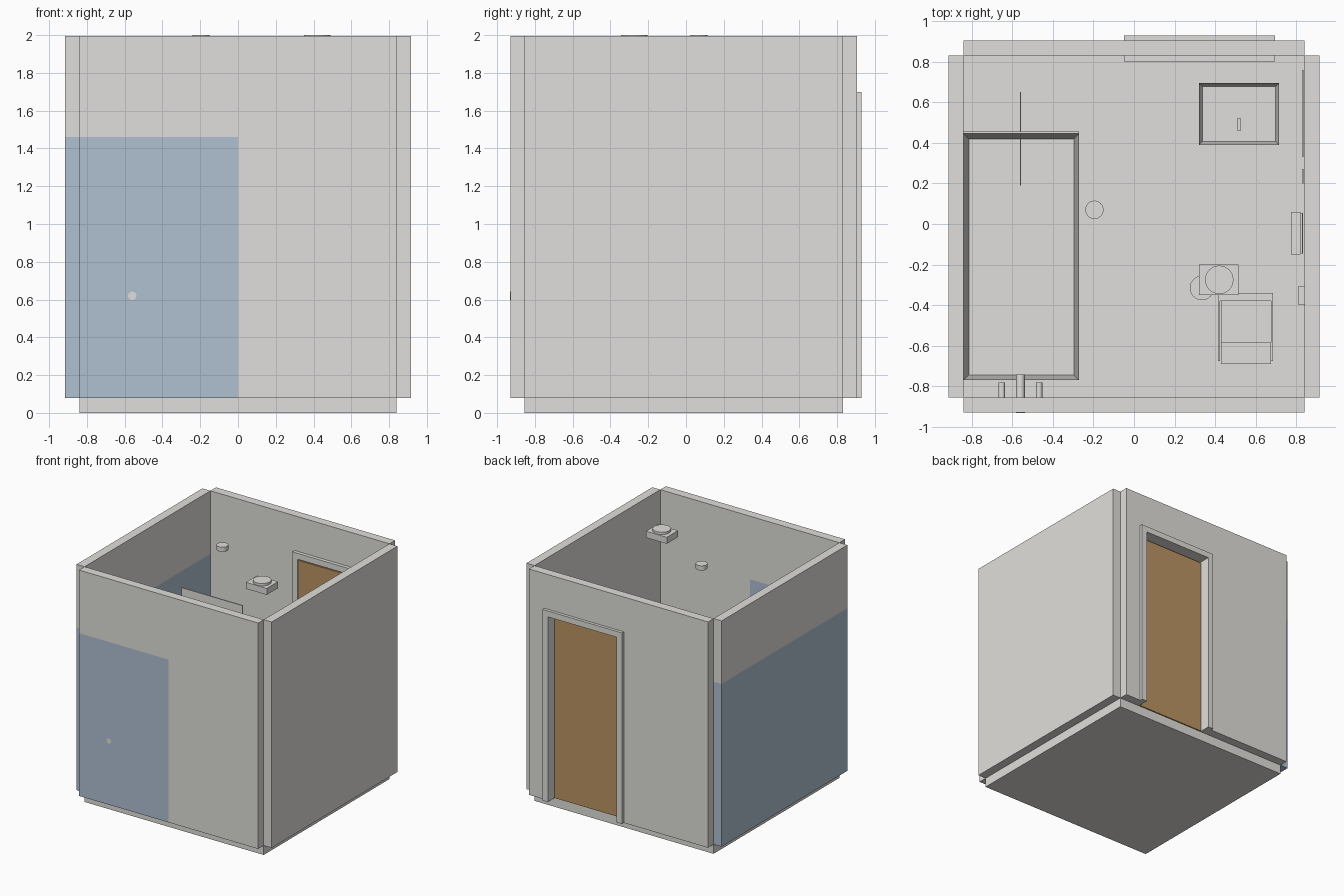
import bpy
import bmesh
from math import pi
from mathutils import Vector

if "Cube" in bpy.data.objects:
    bpy.data.objects.remove(bpy.data.objects["Cube"])


def material(name, srgb):
    m = bpy.data.materials.new(name)
    m.use_nodes = True
    col = [((c + 0.055) / 1.055) ** 2.4 for c in srgb] + [1]
    m.diffuse_color = col
    m.node_tree.nodes["Principled BSDF"].inputs["Base Color"].default_value = col
    return m


GREY = material("warm_grey", (0.88, 0.875, 0.862))
BLUE = material("tile_blue", (0.69, 0.757, 0.826))
WOOD = material("door_wood", (0.73, 0.58, 0.39))


def finish(name, bm, mats):
    mesh = bpy.data.meshes.new(name)
    bm.to_mesh(mesh)
    bm.free()
    ob = bpy.data.objects.new(name, mesh)
    bpy.context.collection.objects.link(ob)
    for m in mats:
        mesh.materials.append(m)
    return ob


def box_mesh(x, y, z):
    bm = bmesh.new()
    bmesh.ops.create_cube(bm, size=1)
    for v in bm.verts:
        v.co = [r[0] if c < 0 else r[1] for c, r in zip(v.co, (x, y, z))]
    return bm


def box(name, x, y, z, mat=GREY):
    return finish(name, box_mesh(x, y, z), [mat])


def tiled_wall(name, x, y, z, tile_x, tile_z):
    """Wall cut along the tile edges, tiled below tile_z and left of tile_x."""
    bm = box_mesh(x, y, z)
    for co, no in (((0, 0, tile_z), (0, 0, 1)), ((tile_x, 0, 0), (1, 0, 0))):
        bmesh.ops.bisect_plane(bm, geom=bm.verts[:] + bm.edges[:] + bm.faces[:],
                               plane_co=co, plane_no=no)
    for f in bm.faces:
        c = f.calc_center_median()
        f.material_index = int(c.x < tile_x and c.z < tile_z)
    return finish(name, bm, [GREY, BLUE])


def basin(name, x, y, z, rim, depth):
    """Block with a sunken top."""
    bm = box_mesh(x, y, z)
    top = max(bm.faces, key=lambda f: f.calc_center_median().z)
    bmesh.ops.inset_region(bm, faces=[top], thickness=rim)
    for v in top.verts:
        v.co.z -= depth
    return finish(name, bm, [GREY])


def cylinder(name, centre, radius, length, axis="Z", sides=32):
    bpy.ops.mesh.primitive_cylinder_add(
        vertices=sides, radius=radius, depth=length, location=Vector(centre),
        rotation=(pi / 2 if axis == "Y" else 0, 0, 0))
    ob = bpy.context.object
    ob.name = name
    ob.data.materials.append(GREY)
    bpy.ops.object.shade_smooth_by_angle()
    return ob


# Room shell
FLOOR, TOP, TILE = 0.08, 1.995, 1.46
WALL_Z = (FLOOR, TOP)
SIDE_Y, END_X = (-0.855, 0.83), (-0.84, 0.84)
box("floor_slab", END_X, SIDE_Y, (0, FLOOR))
box("left_wall", (0.84, 0.915), SIDE_Y, WALL_Z)
tiled_wall("right_wall", (-0.915, -0.84), SIDE_Y, WALL_Z, 0, TILE)
tiled_wall("front_wall", END_X, (-0.93, -0.855), WALL_Z, 0, TILE)

# Back wall around the doorway
BACK_Y = (0.83, 0.905)
box("back_wall_wide_side", (-0.84, -0.025), BACK_Y, WALL_Z)
box("back_wall_narrow_side", (0.67, 0.84), BACK_Y, WALL_Z)
box("back_wall_over_door", (-0.025, 0.67), BACK_Y, (1.69, TOP))

# Door and frame
FRAME_Y = (0.80, 0.93)
box("door_head", (-0.05, 0.695), FRAME_Y, (1.65, 1.7))
box("door_jamb_right", (-0.05, 0), FRAME_Y, (FLOOR, 1.65))
box("door_jamb_left", (0.645, 0.695), FRAME_Y, (FLOOR, 1.65))
box("door_leaf", (0, 0.645), (0.805, 0.84), (FLOOR, 1.64), WOOD)

# Bathtub with end screen and taps
basin("bathtub", (-0.84, -0.27), (-0.77, 0.445), (FLOOR, 0.52), 0.037, 0.36)
box("bath_end_screen", (-0.84, -0.27), (0.445, 0.455), (FLOOR, 1.32))
box("access_panel", (-0.563, -0.557), (0.19, 0.65), (0.55, 1.0))
cylinder("bath_spout", (-0.56, -0.8365, 0.62), 0.022, 0.189, "Y")
for side in (-1, 1):
    cylinder("bath_tap", (-0.56 + side * 0.092, -0.82, 0.68), 0.016, 0.08, "Y")

# Washstand, mirror and switch
basin("washbasin", (0.32, 0.715), (0.39, 0.695), (0.62, 0.78), 0.025, 0.1)
box("washbasin_pedestal", (0.44, 0.6), (0.47, 0.62), (FLOOR, 0.62))
box("washbasin_tap", (0.507, 0.527), (0.46, 0.52), (0.67, 0.76))
box("mirror", (0.828, 0.836), (0.33, 0.76), (0.9, 1.35))
box("light_switch", (0.828, 0.836), (0.2, 0.27), (0.9, 1.0))

# Toilet with side rails
box("toilet_seat", (0.43, 0.675), (-0.69, -0.38), (FLOOR, 0.42))
box("toilet_tank", (0.43, 0.675), (-0.69, -0.585), (0.42, 0.7))
box("toilet_rim", (0.415, 0.685), (-0.38, -0.34), (FLOOR, 0.43))
for x in (0.415, 0.675):
    box("toilet_side", (x, x + 0.01), (-0.675, -0.38), (FLOOR, 0.43))
cylinder("waste_bin", (0.335, -0.315, 0.17), 0.06, 0.18)

# Wall fittings
box("towel", (0.775, 0.82), (-0.15, 0.06), (0.6, 0.9))
cylinder("towel_rail", (0.826, -0.045, 0.93), 0.006, 0.2, "Y", 12)
box("paper_holder", (0.81, 0.84), (-0.4, -0.305), (0.55, 0.65))

# Ceiling fittings
box("fan_housing", (0.32, 0.515), (-0.35, -0.2), (1.925, 1.98))
cylinder("fan_cover", (0.42, -0.275, 1.99), 0.07, 0.02)
cylinder("ceiling_lamp", (-0.195, 0.07, 1.98), 0.045, 0.04)
